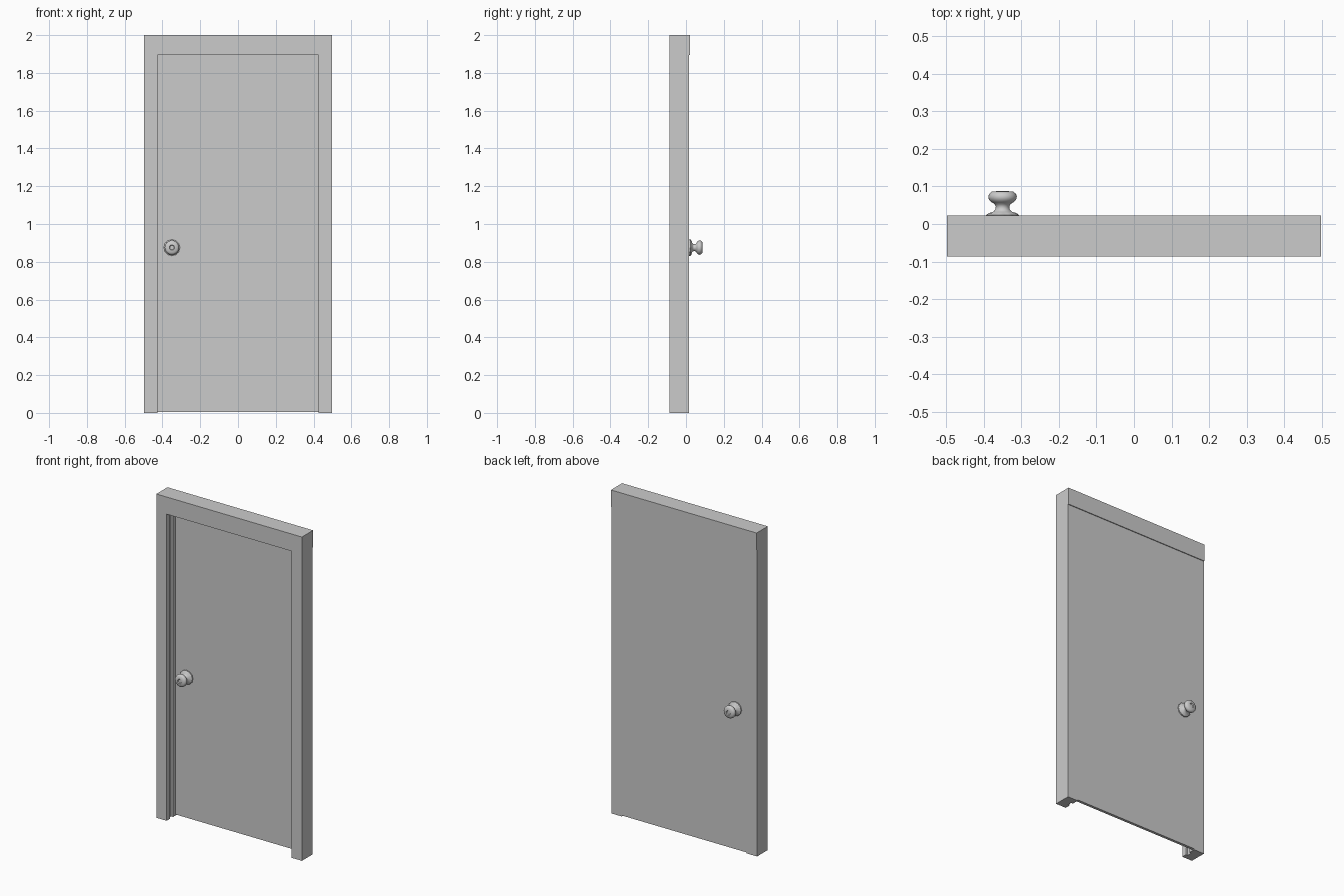
import bpy, bmesh, math

if "Cube" in bpy.data.objects:
    bpy.data.objects.remove(bpy.data.objects["Cube"])

HALF_W, INNER = 0.4975, 0.427
FRONT, BACK = -0.087, 0.017
TOP_OPENING = 1.894
DOOR_FRONT = 0.0


def finish(name, bm):
    bmesh.ops.recalc_face_normals(bm, faces=bm.faces)
    mesh = bpy.data.meshes.new(name)
    bm.to_mesh(mesh)
    bm.free()
    obj = bpy.data.objects.new(name, mesh)
    bpy.context.collection.objects.link(obj)
    return obj


def extrude_plan(name, outline, z0, z1):
    """Extrude an xy outline from z0 up to z1."""
    bm = bmesh.new()
    face = bm.faces.new([bm.verts.new((x, y, z0)) for x, y in outline])
    new = bmesh.ops.extrude_face_region(bm, geom=[face])["geom"]
    verts = [v for v in new if isinstance(v, bmesh.types.BMVert)]
    bmesh.ops.translate(bm, verts=verts, vec=(0, 0, z1 - z0))
    return finish(name, bm)


def rect(x0, x1, y0, y1):
    return [(x0, y0), (x1, y0), (x1, y1), (x0, y1)]


# Side jambs with a shallow groove along the inner face
for side, label in ((-1, "left"), (1, "right")):
    plan = [(HALF_W, FRONT), (HALF_W, BACK), (INNER, BACK), (INNER, -0.025),
            (INNER + 0.012, -0.025), (INNER + 0.012, -0.055),
            (INNER, -0.055), (INNER, FRONT)]
    extrude_plan(label + "_jamb", [(side * x, y) for x, y in plan], 0, TOP_OPENING)

# Header, standing slightly proud of the door at the back
extrude_plan("header", rect(-HALF_W, HALF_W, FRONT, 0.022), TOP_OPENING, 2.0)

# Thin door slab at the back of the opening
extrude_plan("door_panel", rect(-INNER, INNER, DOOR_FRONT, BACK), 0.006, TOP_OPENING)

# Knob profile: radius, distance from the door face
KNOB = [(0.042, 0), (0.042, 0.007), (0.037, 0.012), (0.024, 0.016),
        (0.019, 0.022), (0.018, 0.029), (0.021, 0.036), (0.029, 0.041),
        (0.036, 0.047), (0.038, 0.055), (0.036, 0.063), (0.029, 0.069),
        (0.014, 0.0705), (0.011, 0.066)]


def knob(name, y, direction, sides=48):
    bm = bmesh.new()
    rings = []
    for i, (r, d) in enumerate(KNOB):
        ring = []
        for k in range(sides):
            a = 2 * math.pi * k / sides
            # Scalloped rim on the rosette
            rr = r + (0.0015 * math.cos(12 * a) if i < 2 else 0)
            ring.append(bm.verts.new((rr * math.cos(a), direction * d, rr * math.sin(a))))
        rings.append(ring)
    for a, b in zip(rings, rings[1:]):
        for k in range(sides):
            n = (k + 1) % sides
            bm.faces.new((a[k], a[n], b[n], b[k]))
    bm.faces.new(rings[0])
    bm.faces.new(rings[-1])
    obj = finish(name, bm)
    obj.location = (-0.35, y, 0.875)
    bpy.ops.object.select_all(action="DESELECT")
    obj.select_set(True)
    bpy.context.view_layer.objects.active = obj
    bpy.ops.object.shade_smooth_by_angle(angle=math.radians(40))


# Knobs on both faces of the door
knob("back_knob", BACK, 1)
knob("front_knob", DOOR_FRONT, -1)
